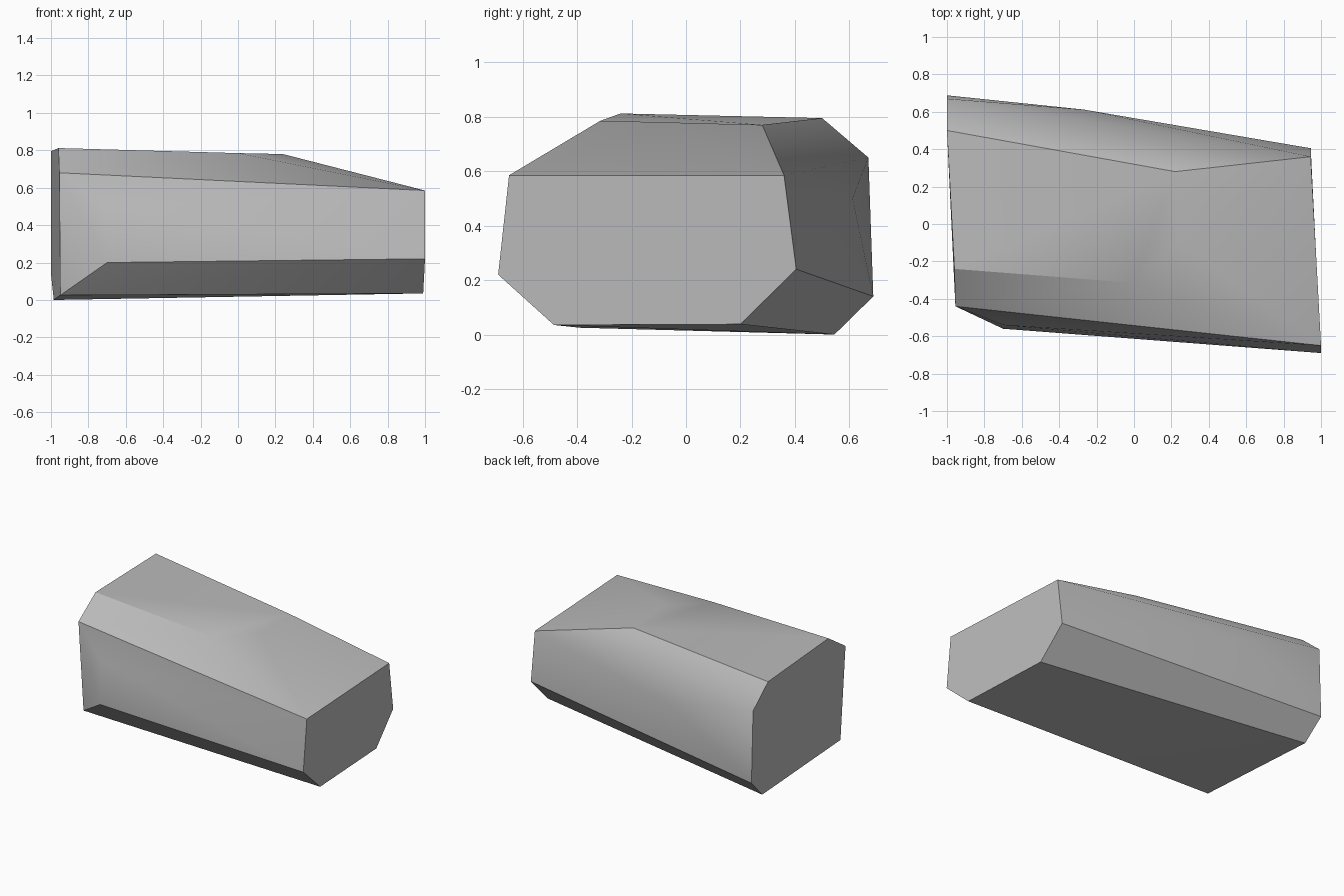
import bpy
import bmesh
from math import radians

cube = bpy.data.objects.get("Cube")
if cube:
    bpy.data.objects.remove(cube, do_unlink=True)

# Plain grey stone
stone = bpy.data.materials.new("grey stone")
stone.use_nodes = True
grey = (0.5, 0.5, 0.5, 1)
stone.diffuse_color = grey
stone.node_tree.nodes["Principled BSDF"].inputs["Base Color"].default_value = grey

# Corners of the cut ends
right_end = [(1.0, -0.65, 0.585), (1.0, -0.69, 0.22), (0.99, -0.485, 0.035),
             (0.955, 0.2, 0.038), (0.945, 0.405, 0.24), (0.945, 0.36, 0.585)]
left_end = [(-0.96, -0.24, 0.812), (-1.0, 0.5, 0.795), (-1.0, 0.67, 0.65),
            (-1.0, 0.688, 0.14), (-0.985, 0.545, 0.0), (-0.95, -0.39, 0.025),
            (-0.955, -0.44, 0.68)]
# Bulges on the front, top and back between the ends
bulges = [(-0.7, -0.56, 0.2), (-0.7, -0.54, 0.5), (0.0, -0.315, 0.785),
          (0.24, -0.1, 0.78), (0.22, 0.28, 0.77), (-0.27, 0.612, 0.5)]

# Wrap the corners in one faceted boulder
bm = bmesh.new()
for corner in right_end + left_end + bulges:
    bm.verts.new(corner)
bmesh.ops.convex_hull(bm, input=bm.verts)
bmesh.ops.dissolve_limit(bm, angle_limit=radians(2), verts=bm.verts, edges=bm.edges)
bmesh.ops.recalc_face_normals(bm, faces=bm.faces)

mesh = bpy.data.meshes.new("boulder")
bm.to_mesh(mesh)
bm.free()
mesh.materials.append(stone)
boulder = bpy.data.objects.new("boulder", mesh)
bpy.context.collection.objects.link(boulder)

# Soften the shallow edges and keep the hard ones crisp
bpy.ops.object.select_all(action="DESELECT")
boulder.select_set(True)
bpy.context.view_layer.objects.active = boulder
bpy.ops.object.shade_smooth_by_angle(angle=radians(30))
